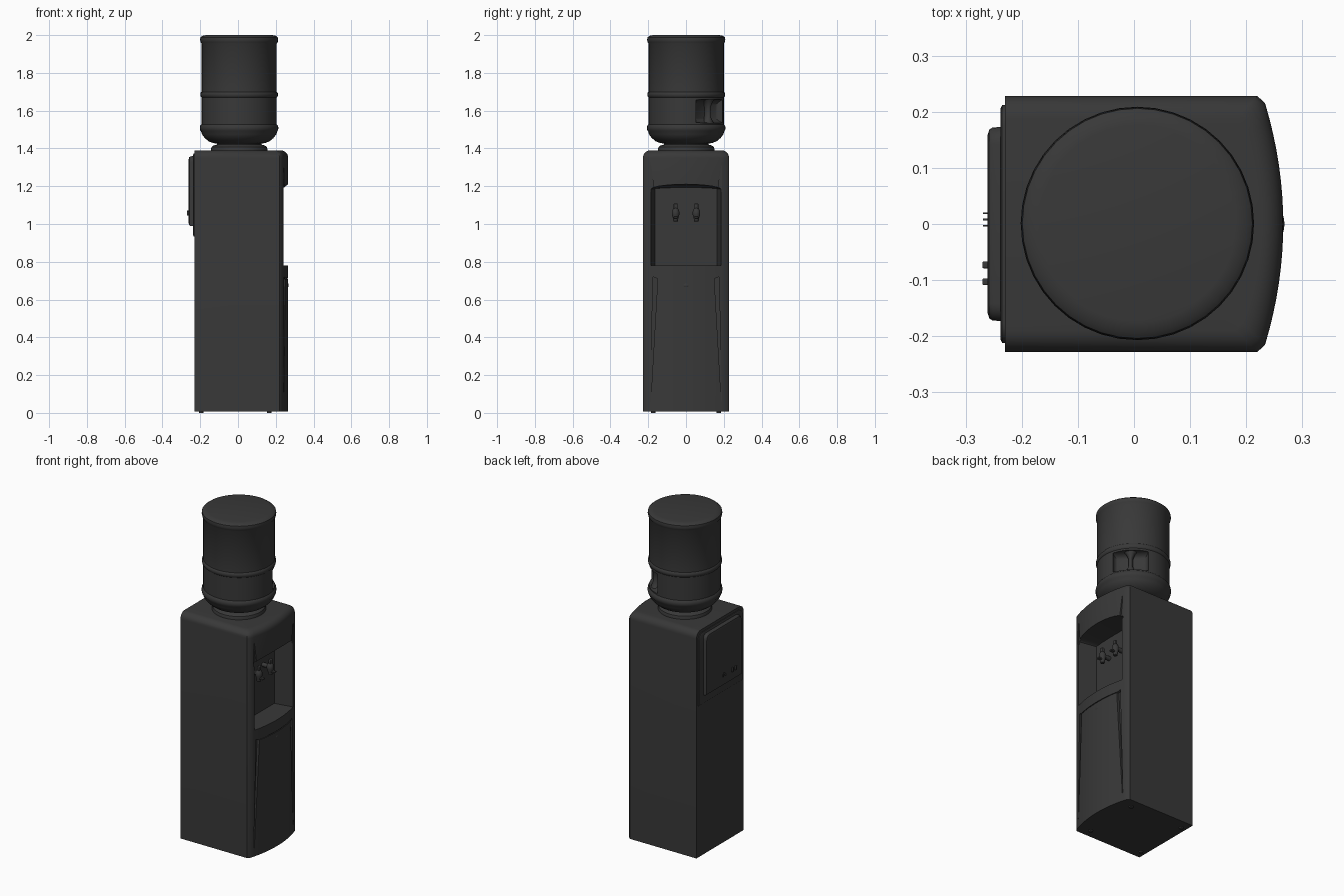
import bpy, bmesh
from math import sin, cos, pi, radians
from mathutils import Matrix, Vector

if "Cube" in bpy.data.objects:
    bpy.data.objects.remove(bpy.data.objects["Cube"])

# dark charcoal plastic used throughout
DARK = bpy.data.materials.new("charcoal")
DARK.diffuse_color = (0.04, 0.04, 0.04, 1)
DARK.use_nodes = True
DARK.node_tree.nodes["Principled BSDF"].inputs["Base Color"].default_value = DARK.diffuse_color


def finish(name, bm, angle=35):
    bmesh.ops.recalc_face_normals(bm, faces=bm.faces)
    me = bpy.data.meshes.new(name)
    bm.to_mesh(me)
    bm.free()
    me.materials.append(DARK)
    ob = bpy.data.objects.new(name, me)
    bpy.context.collection.objects.link(ob)
    smooth(ob, angle)
    return ob


def smooth(ob, angle=35):
    bpy.ops.object.select_all(action='DESELECT')
    ob.select_set(True)
    bpy.context.view_layer.objects.active = ob
    bpy.ops.object.shade_smooth_by_angle(angle=radians(angle))


def loft(name, rings):
    """Closed solid skinned through equal-length rings of points."""
    bm = bmesh.new()
    loops = [[bm.verts.new(p) for p in r] for r in rings]
    n = len(rings[0])
    for a, b in zip(loops, loops[1:]):
        for i in range(n):
            j = (i + 1) % n
            bm.faces.new((a[i], a[j], b[j], b[i]))
    bm.faces.new(loops[0])
    bm.faces.new(loops[-1])
    return finish(name, bm)


def lathe(name, profile, centre=(0, 0), sides=40):
    return loft(name, [[(centre[0] + r * cos(2 * pi * i / sides),
                         centre[1] + r * sin(2 * pi * i / sides), z)
                        for i in range(sides)] for r, z in profile])


def cylinder(name, a, b, r, sides=16):
    a, b = Vector(a), Vector(b)
    m = Matrix.Translation((a + b) / 2) @ (b - a).to_track_quat('Z', 'Y').to_matrix().to_4x4()
    bm = bmesh.new()
    bmesh.ops.create_cone(bm, cap_ends=True, segments=sides, radius1=r, radius2=r,
                          depth=(b - a).length, matrix=m)
    return finish(name, bm)


def box(name, lo, hi, bevel=0.0):
    lo, hi = Vector(lo), Vector(hi)
    bm = bmesh.new()
    bmesh.ops.create_cube(bm, size=1, matrix=Matrix.Translation((lo + hi) / 2)
                          @ Matrix.Diagonal((*(hi - lo), 1)))
    if bevel:
        bmesh.ops.bevel(bm, geom=bm.edges[:], offset=bevel, segments=3, profile=0.5,
                        affect='EDGES')
    return finish(name, bm)


def cut(ob, cutter):
    cutter.hide_render = True
    mod = ob.modifiers.new("cut", 'BOOLEAN')
    mod.operation, mod.object, mod.solver = 'DIFFERENCE', cutter, 'EXACT'
    smooth(ob)
    bpy.ops.object.modifier_apply(modifier=mod.name)
    bpy.data.objects.remove(cutter)
    smooth(ob)


def front(y):
    return 0.266 - 0.7 * y * y


# cabinet: bowed-front outline, rounded over at the top of the sides and front
def outline(d, z):
    w = 0.228 - d
    k = w / 0.228
    arc = [0.215 * (i / 8 - 1) for i in range(17)]
    return ([(-0.23, -w, z), (0.22 - d, -w, z)]
            + [(front(y) - d, y * k, z) for y in arc]
            + [(0.22 - d, w, z), (-0.23, w, z)])


R = 0.04
round_top = [outline(R * (1 - cos(a)), 1.39 - R + R * sin(a))
             for a in (i * pi / 12 for i in range(7))]
cabinet = loft("cabinet", [outline(0, 0.008)] + round_top)


# dispensing niche, narrowing inwards under an arched top
def niche(x, w, rise):
    return ([(x, -w, 0.78), (x, w, 0.78)]
            + [(x, w * cos(t), 1.185 + rise * sin(t))
               for t in (i * pi / 12 for i in range(13))])


cut(cabinet, loft("niche_cutter", [niche(0.30, 0.197, 0.03), niche(0.13, 0.165, 0.008)]))

# tapered grooves beside the door and flutes beside the head
for s in (-1, 1):
    for pts, x in (([(0.150, 0.71), (0.174, 0.72), (0.191, 0.06), (0.187, 0.06)], 0.234),
                   ([(0.168, 1.17), (0.186, 1.31), (0.190, 1.31), (0.192, 1.17)], 0.236)):
        cut(cabinet, loft("groove_cutter", [[(x, s * y, z) for y, z in pts],
                                            [(0.3, s * y, z) for y, z in pts]]))

# seam above the door, following the bowed front
ys = [0.152 * (i / 6 - 1) for i in range(13)]
seam = [(front(y) - 0.005, y) for y in ys] + [(front(y) + 0.02, y) for y in reversed(ys)]
cut(cabinet, loft("seam_cutter", [[(x, y, z) for x, y in seam] for z in (0.708, 0.713)]))

# oval door catch
bm = bmesh.new()
bmesh.ops.create_uvsphere(bm, u_segments=16, v_segments=8, radius=1,
                          matrix=Matrix.Translation((0.263, 0, 0.675))
                          @ Matrix.Diagonal((0.005, 0.018, 0.012, 1)))
finish("door_catch", bm)

# taps: stem, tapered spout body and push lever
for y, side in ((-0.055, "left"), (0.055, "right")):
    cylinder(side + "_tap_stem", (0.12, y, 1.06), (0.18, y, 1.06), 0.013)
    lathe(side + "_tap_body", [(0.008, 1.012), (0.012, 1.015), (0.014, 1.03), (0.020, 1.05),
                               (0.020, 1.065), (0.014, 1.08), (0.009, 1.085)], (0.18, y), 16)
    box(side + "_tap_lever", (0.174, y - 0.011, 1.08), (0.19, y + 0.011, 1.108), 0.004)
    box(side + "_tap_paddle", (0.185, y - 0.010, 1.03), (0.215, y + 0.010, 1.04), 0.003)


# rear service panels with rounded top corners
def plate(x, w, z0, z1, r):
    arc = [i * pi / 10 for i in range(6)]
    return ([(x, -w, z0), (x, w, z0)]
            + [(x, w - r + r * cos(a), z1 - r + r * sin(a)) for a in arc]
            + [(x, -w + r - r * sin(a), z1 - r + r * cos(a)) for a in arc])


loft("rear_base_plate", [plate(-0.225, 0.212, 0.935, 1.372, 0.035),
                         plate(-0.235, 0.212, 0.935, 1.372, 0.035),
                         plate(-0.238, 0.206, 0.94, 1.366, 0.033)])
loft("rear_raised_panel", [plate(-0.236, 0.173, 0.988, 1.36, 0.03),
                           plate(-0.252, 0.172, 0.99, 1.358, 0.03),
                           plate(-0.258, 0.168, 0.994, 1.354, 0.028),
                           plate(-0.261, 0.158, 1.004, 1.344, 0.025)])

# rear switches and plug pins
for i, y in enumerate((-0.073, -0.103)):
    box(f"rear_switch_{i}", (-0.27, y - 0.006, 1.045), (-0.255, y + 0.006, 1.07), 0.002)
for i, (y, z) in enumerate(((-0.003, 1.055), (0.008, 1.065), (0.019, 1.055))):
    box(f"socket_pin_{i}", (-0.269, y - 0.0015, z - 0.006), (-0.255, y + 0.0015, z + 0.006))

# feet
for x in (-0.195, 0.165):
    for y in (-0.173, 0.173):
        cylinder("foot", (x, y, 0), (x, y, 0.02), 0.012)

# bottle collar and water bottle
C = (0.006, 0.001)
lathe("bottle_collar", [(0.150, 1.38), (0.150, 1.395), (0.146, 1.408), (0.135, 1.416),
                        (0.118, 1.42), (0.118, 1.44)], C)
bottle = lathe("bottle", [
    (0.10, 1.425), (0.135, 1.428), (0.16, 1.437), (0.182, 1.455), (0.197, 1.475),
    (0.201, 1.49), (0.206, 1.496), (0.208, 1.508), (0.206, 1.52), (0.199, 1.528),
    (0.199, 1.67), (0.204, 1.675), (0.206, 1.685), (0.204, 1.695), (0.199, 1.70),
    (0.199, 1.955), (0.204, 1.963), (0.207, 1.975), (0.205, 1.988), (0.195, 1.996),
    (0.175, 2.0)], C)

# scooped hand recess in the bottle, with a waisted grip across it
turn = Matrix.Translation((*C, 0)) @ Matrix.Rotation(pi / 4, 4, 'Z')
recess = loft("recess_cutter", [[(x, -w, z0), (x, w, z0), (x, w, z1), (x, -w, z1)]
                                for x, w, z0, z1 in ((0.145, 0.075, 1.56, 1.63),
                                                     (0.153, 0.088, 1.547, 1.645),
                                                     (0.17, 0.098, 1.537, 1.657),
                                                     (0.26, 0.11, 1.53, 1.665))])
recess.data.transform(turn)
cut(bottle, recess)
grip = loft("bottle_grip", [[(x + 0.022 * cos(t), w * sin(t), z)
                             for t in (i * pi / 8 for i in range(16))]
                            for w, x, z in ((0.045, 0.172, 1.525), (0.024, 0.166, 1.545),
                                            (0.012, 0.158, 1.57), (0.012, 0.158, 1.62),
                                            (0.024, 0.166, 1.647), (0.045, 0.172, 1.668))])
grip.data.transform(turn)
